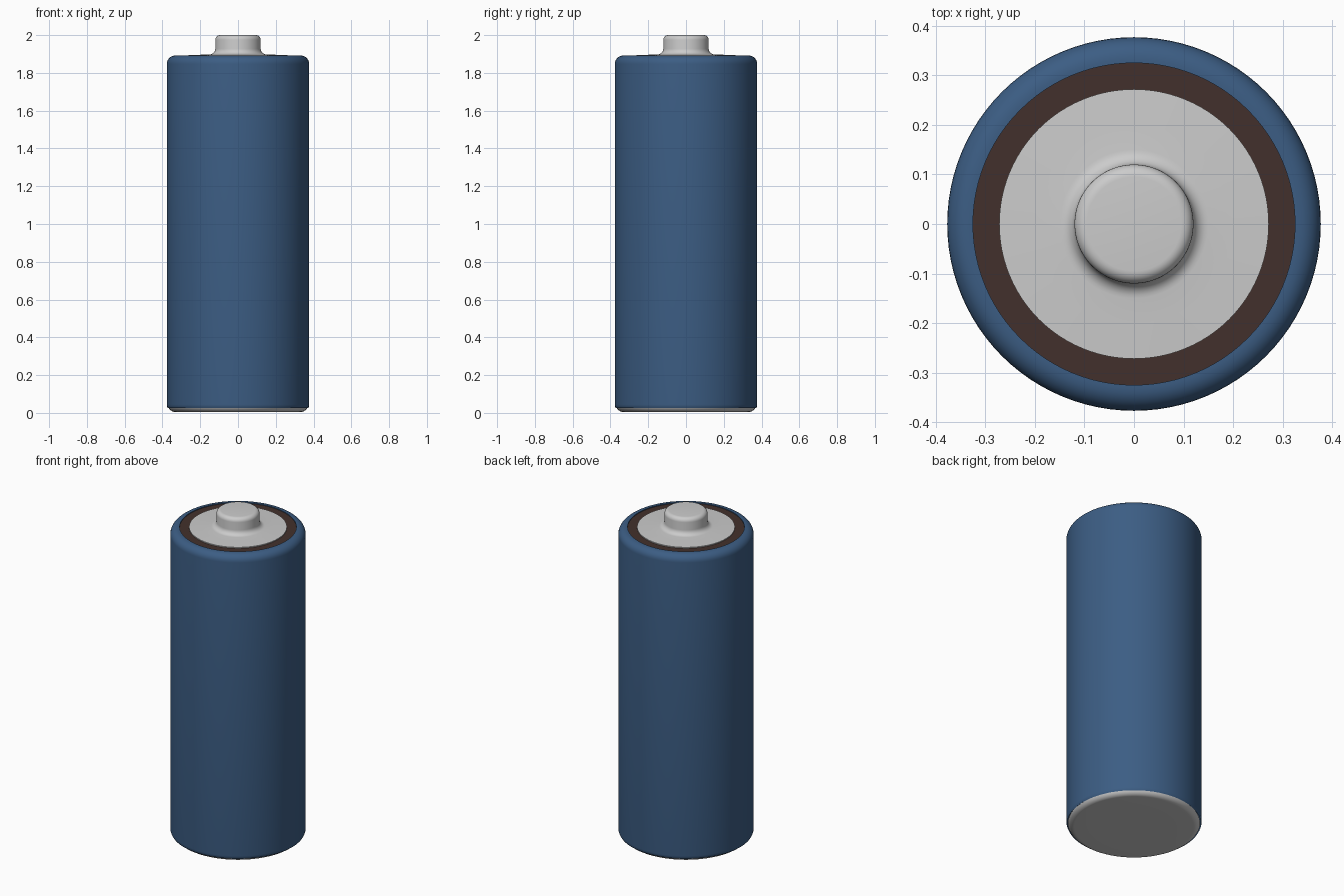
import bpy, bmesh
from math import sin, cos, pi, radians

if "Cube" in bpy.data.objects:
    bpy.data.objects.remove(bpy.data.objects["Cube"])

SEGMENTS = 96


def arc(cx, cz, r, a0, a1, n=7):
    """Points of a rounded corner in the (radius, z) plane."""
    angles = [radians(a0 + (a1 - a0) * i / n) for i in range(n + 1)]
    return [(cx + r * cos(a), cz + r * sin(a)) for a in angles]


def lathe(name, profile, color=None):
    """Revolve a (radius, z) profile around the z axis, bottom to top on the outside."""
    bm = bmesh.new()
    rings = []
    for r, z in profile:
        if r < 1e-5:
            rings.append([bm.verts.new((0, 0, z))] * SEGMENTS)
        else:
            rings.append([bm.verts.new((r * cos(2 * pi * i / SEGMENTS),
                                        r * sin(2 * pi * i / SEGMENTS), z))
                          for i in range(SEGMENTS)])
    for low, high in zip(rings, rings[1:]):
        for i in range(SEGMENTS):
            j = (i + 1) % SEGMENTS
            corners = [low[i], low[j], high[j], high[i]]
            bm.faces.new(list(dict.fromkeys(corners)))
    mesh = bpy.data.meshes.new(name)
    bm.to_mesh(mesh)
    bm.free()
    obj = bpy.data.objects.new(name, mesh)
    bpy.context.collection.objects.link(obj)
    if color:
        mat = bpy.data.materials.new(name + "_paint")
        mat.diffuse_color = color
        mat.use_nodes = True
        mat.node_tree.nodes["Principled BSDF"].inputs["Base Color"].default_value = mat.diffuse_color
        mesh.materials.append(mat)
    bpy.ops.object.select_all(action='DESELECT')
    obj.select_set(True)
    bpy.context.view_layer.objects.active = obj
    bpy.ops.object.shade_smooth_by_angle(angle=radians(35))
    return obj


# Negative end: flat base with a rounded rim
lathe("negative_terminal", [(0, 0.005), (0.2, 0.005)] + arc(0.332, 0.045, 0.04, -90, -25))

# Blue wrapper: straight wall rolling over the top shoulder
lathe("wrapper", arc(0.337, 0.045, 0.04, -30, 0, 3)
      + arc(0.332, 1.847, 0.045, 0, 90) + [(0.325, 1.892), (0.325, 1.885)],
      (0.045, 0.11, 0.23, 1))

# Dark insulating washer
lathe("insulator_ring", [(0.326, 1.887), (0.27, 1.887)], (0.055, 0.03, 0.025, 1))

# Positive end: disc, flared foot and rounded contact button
lathe("positive_terminal", [(0.272, 1.885), (0.272, 1.893), (0.2, 1.896)]
      + arc(0.15, 1.928, 0.03, 270, 180) + arc(0.095, 1.975, 0.025, 0, 90) + [(0, 2.0)])
